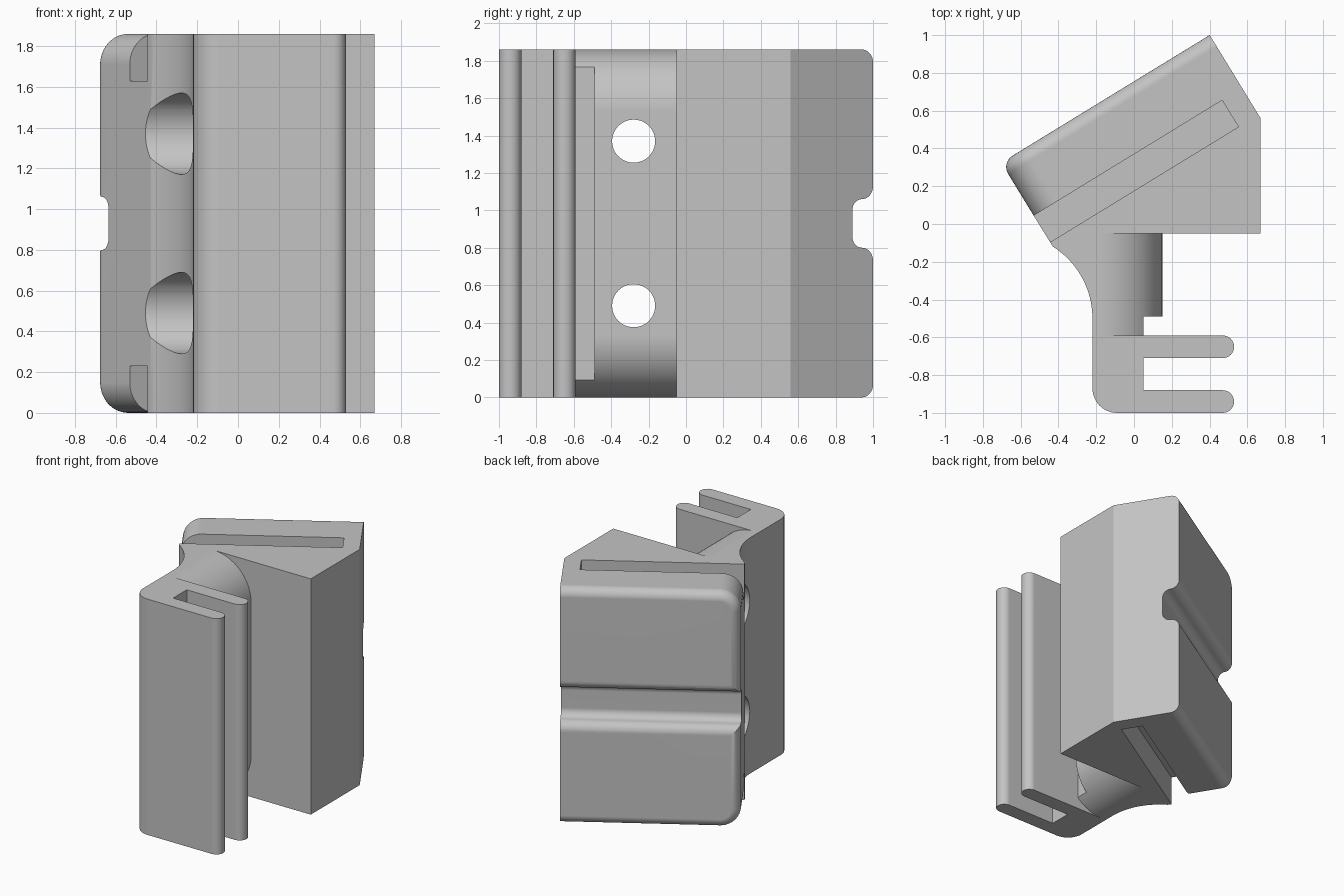
import bpy, bmesh
from math import sin, cos, pi, radians
from mathutils import Vector

if "Cube" in bpy.data.objects:
    bpy.data.objects.remove(bpy.data.objects["Cube"], do_unlink=True)

H = 1.86                                   # full height
T = Vector((0.853, 0.522))                 # along the tilted block
N = Vector((-0.522, 0.853))                # out of its back face
S0, S1 = -0.43, 0.864                      # block ends along T
WALL, BACK = 0.315, 0.644                  # pad wall and back face along N

grey = bpy.data.materials.new("plain grey")
grey.use_nodes = True
grey.diffuse_color = (0.55, 0.55, 0.55, 1)
grey.node_tree.nodes["Principled BSDF"].inputs["Base Color"].default_value = (0.55, 0.55, 0.55, 1)


def arc(cx, cy, r, a0, a1, n=12):
    angles = [radians(a0 + (a1 - a0) * i / n) for i in range(n + 1)]
    return [(cx + r * cos(a), cy + r * sin(a)) for a in angles]


def tilt(s, n):
    p = T * s + N * n
    return (p.x, p.y)


def loft(name, rings):
    """Closed solid through rings of 3D points."""
    bm = bmesh.new()
    loops = [[bm.verts.new(p) for p in ring] for ring in rings]
    count = len(loops[0])
    for a, b in zip(loops, loops[1:]):
        for i in range(count):
            j = (i + 1) % count
            bm.faces.new((a[i], a[j], b[j], b[i]))
    bm.faces.new(loops[0][::-1])
    bm.faces.new(loops[-1])
    bmesh.ops.recalc_face_normals(bm, faces=bm.faces)
    mesh = bpy.data.meshes.new(name)
    bm.to_mesh(mesh)
    bm.free()
    mesh.materials.append(grey)
    obj = bpy.data.objects.new(name, mesh)
    bpy.context.collection.objects.link(obj)
    return obj


def prism(name, pts, w0, w1, place):
    return loft(name, [[place(u, v, w) for u, v in pts] for w in (w0, w1)])


def upright(x, y, z):
    return (x, y, z)


def along_x(y, z, x):
    return (x, y, z)


def along_y(x, z, y):
    return (x, y, z)


def along_block(n, z, s):
    return (*tilt(s, n), z)


def combine(target, other, operation):
    bpy.ops.object.select_all(action='DESELECT')
    bpy.context.view_layer.objects.active = target
    target.select_set(True)
    mod = target.modifiers.new(operation, 'BOOLEAN')
    mod.operation, mod.object, mod.solver = operation, other, 'EXACT'
    bpy.ops.object.modifier_apply(modifier=mod.name)
    bpy.data.objects.remove(other, do_unlink=True)


# Wedge block, neck and two-prong clip as one plan profile
plan = arc(-0.09, -0.87, 0.13, 180, 270)
plan += arc(0.47, -0.94, 0.06, -90, 90) + [(0.05, -0.88), (0.05, -0.71)]
plan += arc(0.47, -0.65, 0.06, -90, 90) + [(0.05, -0.59), (0.05, -0.49)]
plan += [(0.15, -0.49), (0.15, -0.05), (0.67, -0.05), (0.67, 0.56)]
plan += [tilt(S1, WALL), tilt(S0, WALL)]
plan += arc(-0.67, -0.5, 0.45, 57.7, 0, 20)
body = prism("angled_clip_bracket", plan, 0, H, upright)

# Slots and rounded neck corners, mirrored top and bottom
R = 0.33
corner = arc(0.15 - R, H - R, R, 90, 0, 20) + [(0.3, H - R), (0.3, H + 0.1), (0.15 - R, H + 0.1)]
slot = [(0.15, H - 0.23), (0.4, H - 0.23), (0.4, H + 0.1), (0.15, H + 0.1)]
for flip in (False, True):
    def mirror(pts):
        return [(u, H - z if flip else z) for u, z in pts]
    combine(body, prism("slot_cutter", mirror(slot), -0.6, 0.74, along_block), 'DIFFERENCE')
    combine(body, prism("neck_cutter", mirror(corner), -0.59, -0.05, along_y), 'DIFFERENCE')

# Counterbored screw holes through the neck
for z in (0.49, 1.37):
    for r, x0, x1 in ((0.115, -0.9, 0.4), (0.2, -0.9, -0.1)):
        circle = arc(-0.28, z, r, 0, 360, 48)[:-1]
        combine(body, prism("hole_cutter", circle, x0, x1, along_x), 'DIFFERENCE')

# Back pad with rounded end corners and a softened back rim
F = 0.07
layers = [(0, WALL)]
layers += [(F * (1 - cos(a)), BACK - F + F * sin(a)) for a in [pi / 2 * i / 8 for i in range(9)]]
rings = []
for d, n in layers:
    r = 0.15 - d
    outline = arc(S0 + 0.15, 0.15, r, 180, 270) + [(S1, d), (S1, H - d)]
    outline += arc(S0 + 0.15, H - 0.15, r, 90, 180)
    rings.append([along_block(n, z, s) for s, z in outline])
pad = loft("back_pad", rings)

# Horizontal groove with rounded lips across the pad
mid, half, depth, inner = 0.93, 0.13, 0.13, 0.06
upper = arc(BACK - depth + inner, mid + half - inner, inner, 180, 90, 8)
upper += arc(BACK - F, mid + half + F, F, -90, 0, 8)
upper += [(BACK + 0.1, mid + half + F)]
lower = [(n, 2 * mid - z) for n, z in reversed(upper)]
combine(pad, prism("groove_cutter", lower + upper, S0 - 0.2, S1 + 0.2, along_block), 'DIFFERENCE')
combine(body, pad, 'UNION')

# Smooth rounded surfaces, keep corners crisp
bpy.ops.object.select_all(action='DESELECT')
body.select_set(True)
bpy.context.view_layer.objects.active = body
bpy.ops.object.shade_smooth_by_angle(angle=radians(25))
weighted = body.modifiers.new("weighted_normals", 'WEIGHTED_NORMAL')
weighted.keep_sharp = True
